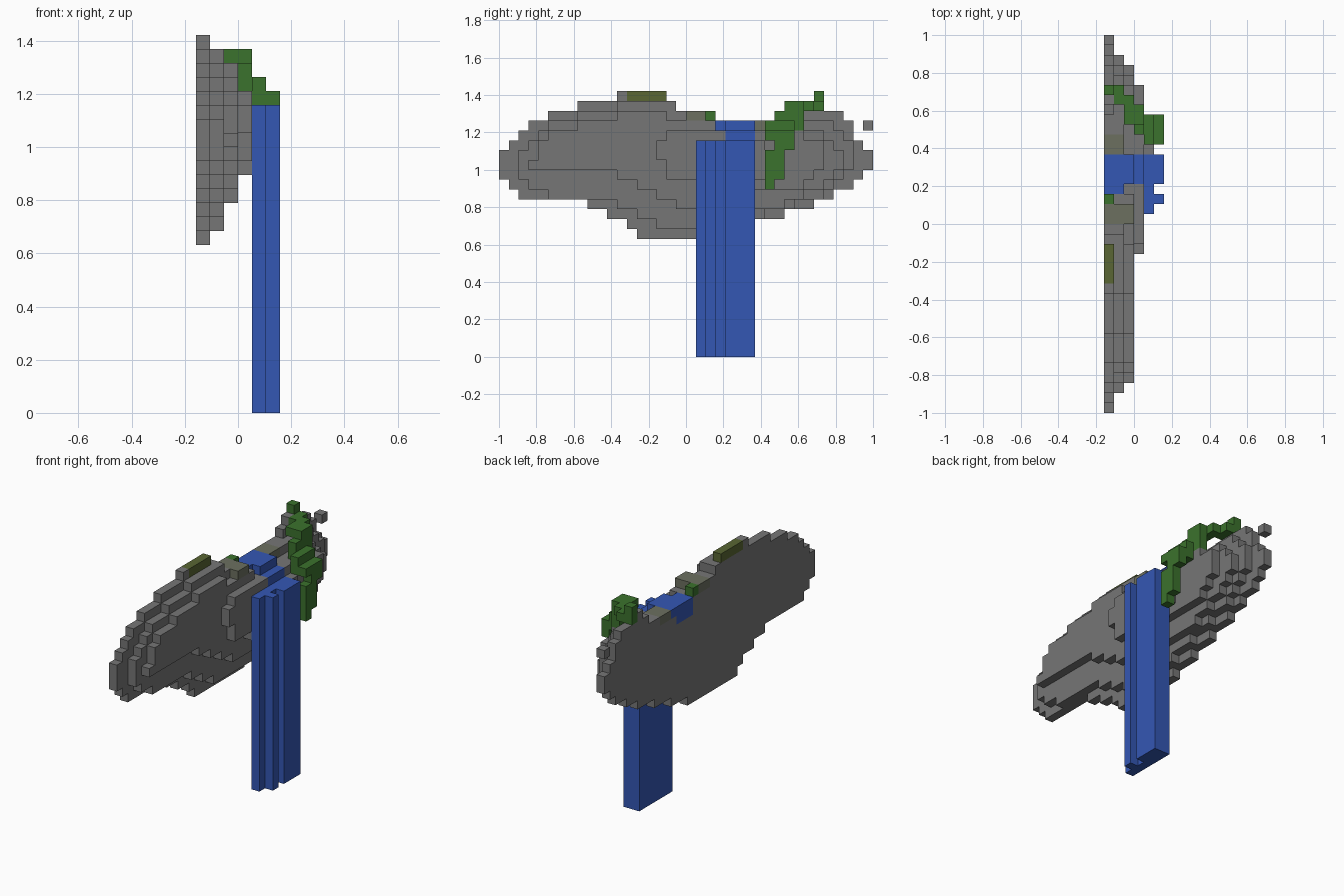
import bpy
import bmesh
import math
from mathutils import Vector

cube = bpy.data.objects.get("Cube")
if cube:
    bpy.data.objects.remove(cube, do_unlink=True)

UNIT = 2 / 38                      # edge of one block
ORIGIN = Vector((-3, -19, 0))      # block grid corner


def make_material(name, rgb):
    mat = bpy.data.materials.new(name)
    mat.use_nodes = True
    colour = (*rgb, 1)
    mat.diffuse_color = colour
    mat.node_tree.nodes["Principled BSDF"].inputs["Base Color"].default_value = colour
    return mat


gray = make_material("stone gray", (.18, .18, .18))
blue = make_material("water blue", (.034, .095, .456))
green = make_material("leaf green", (.044, .168, .026))
olive = make_material("moss olive", (.1, .133, .033))
pale = make_material("mossy gray", (.15, .162, .117))

# Every block belongs to exactly one part; later fills replace earlier ones
blocks = {}
materials = {}


def fill(part, material, layers, columns, rows):
    """Fill a box of blocks; each argument is a (first, past last) pair."""
    materials[part] = material
    for x in range(*layers):
        for y in range(*columns):
            for z in range(*rows):
                blocks[x, y, z] = part


def fill_layer(layer, first_row, starts, ends):
    """Fill one slab of the rock, one horizontal run per row."""
    for row, run in enumerate(zip(starts, ends), first_row):
        fill("rock", gray, (layer, layer + 1), run, (row, row + 1))


# Stepped rock, thickest slab outline first
fill_layer(0, 12,
           (14, 13, 11, 9, 2, 1, 0, 0, 0, 1, 2, 3, 5, 8, 12),
           (23, 26, 29, 32, 34, 36, 37, 38, 38, 37, 36, 36, 22, 18, 17))
fill_layer(1, 13,
           (16, 14, 12, 5, 3, 2, 2, 2, 3, 4, 5, 8, 12),
           (24, 27, 30, 33, 34, 35, 36, 36, 36, 35, 34, 20, 18))
fill_layer(2, 15,
           (18, 16, 14, 12, 3, 4, 4, 5, 8, 12),
           (29, 31, 33, 34, 35, 35, 34, 33, 22, 17))
fill_layer(3, 17,
           (20, 17, 17, 16, 16, 17),
           (31, 32, 33, 33, 33, 31))
fill("rock", gray, (0, 1), (30, 35), (24, 25))
fill("rock", gray, (0, 1), (31, 33), (25, 26))
fill("rock", gray, (4, 5), (26, 27), (18, 22))
fill("loose_stone", gray, (0, 1), (37, 38), (23, 24))

# Moss patches on the rim
fill("moss_strip", olive, (0, 1), (13, 17), (26, 27))
fill("moss_patch", pale, (0, 3), (19, 21), (24, 25))
fill("moss_patch", pale, (0, 2), (26, 28), (23, 24))
fill("sprout", green, (0, 1), (21, 22), (24, 25))

# Stream crossing the rim, then the falling column
fill("stream", blue, (0, 2), (22, 26), (23, 24))
fill("stream", blue, (2, 3), (23, 26), (23, 24))
fill("stream", blue, (0, 1), (22, 25), (22, 23))
fill("stream", blue, (3, 4), (23, 26), (21, 23))
fill("waterfall", blue, (4, 5), (20, 26), (0, 22))
fill("waterfall", blue, (5, 6), (21, 22), (0, 22))
fill("waterfall", blue, (5, 6), (23, 26), (0, 22))

# Vine arching over the rim and hanging down outside
fill("vine", green, (0, 1), (32, 33), (25, 27))
fill("vine", green, (1, 2), (31, 33), (25, 26))
fill("vine", green, (2, 3), (29, 32), (25, 26))
fill("vine", green, (3, 4), (28, 31), (23, 25))
fill("vine", green, (3, 4), (29, 31), (25, 26))
fill("vine", green, (4, 5), (27, 30), (22, 24))
fill("vine", green, (5, 6), (27, 30), (22, 23))
fill("vine", green, (5, 6), (28, 30), (21, 22))
fill("vine", green, (5, 6), (27, 29), (18, 21))
fill("vine", green, (5, 6), (27, 28), (17, 18))

AXES = [Vector(row) for row in ((1, 0, 0), (0, 1, 0), (0, 0, 1))]


def build_part(part):
    """Skin a part with only its exposed block faces, merging flat areas."""
    bm = bmesh.new()
    for cell, owner in blocks.items():
        if owner != part:
            continue
        centre = Vector(cell) + Vector((.5, .5, .5))
        for a in range(3):
            for sign in (-1, 1):
                normal = AXES[a] * sign
                if tuple(int(c + n) for c, n in zip(cell, normal)) in blocks:
                    continue
                u, v = AXES[(a + 1) % 3] * sign, AXES[(a + 2) % 3]
                corners = (-u - v, u - v, u + v, v - u)
                bm.faces.new([bm.verts.new((centre + (normal + c) / 2 + ORIGIN) * UNIT)
                              for c in corners])
    bmesh.ops.remove_doubles(bm, verts=bm.verts, dist=UNIT / 50)
    bmesh.ops.dissolve_limit(bm, angle_limit=math.radians(1),
                             verts=bm.verts, edges=bm.edges)
    mesh = bpy.data.meshes.new(part)
    bm.to_mesh(mesh)
    bm.free()
    mesh.materials.append(materials[part])
    bpy.context.collection.objects.link(bpy.data.objects.new(part, mesh))


for part in materials:
    build_part(part)
